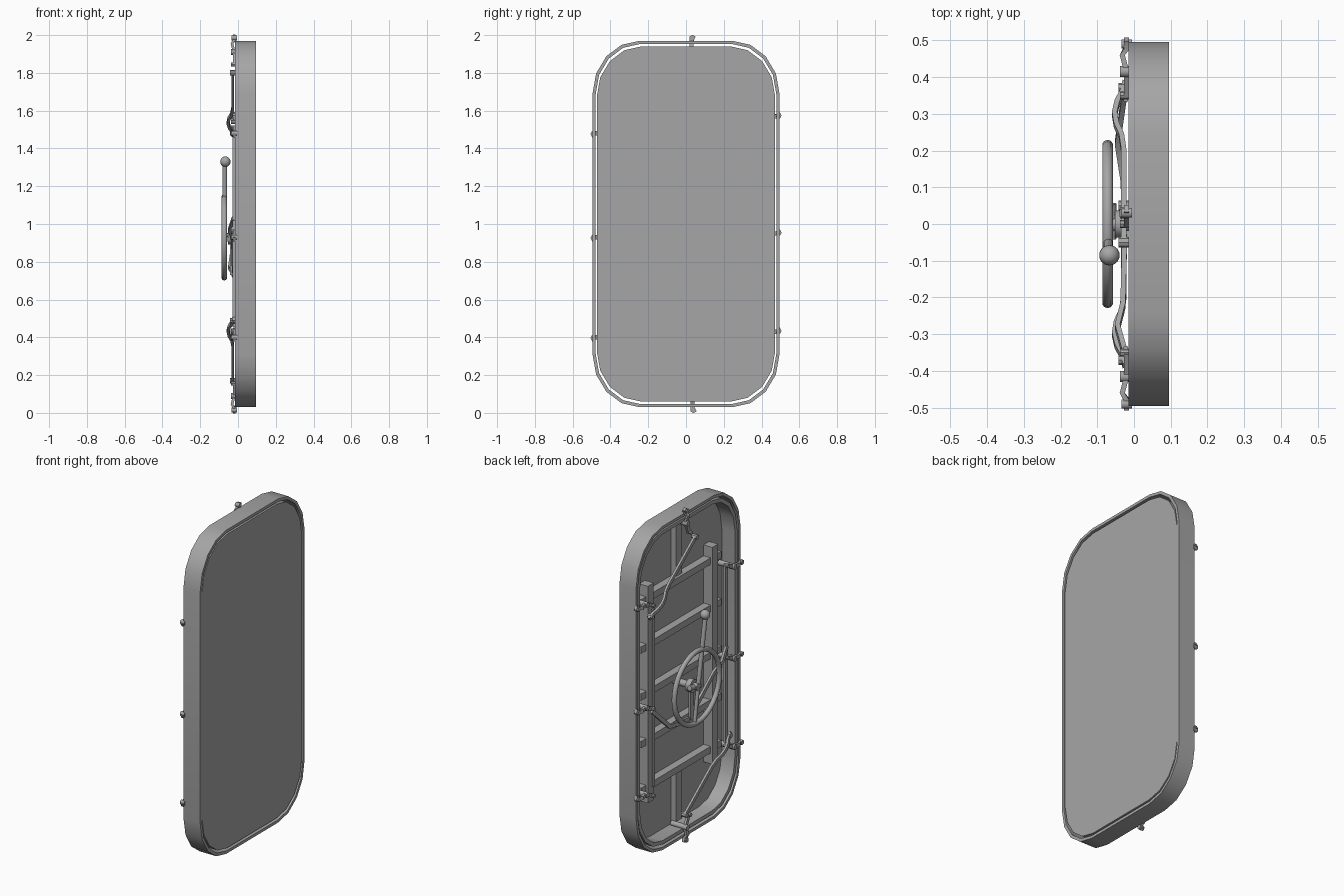
import bpy, bmesh, math
from mathutils import Vector

if "Cube" in bpy.data.objects:
    bpy.data.objects.remove(bpy.data.objects["Cube"])

grey = bpy.data.materials.new("steel grey")
grey.diffuse_color = (0.38, 0.38, 0.38, 1)
grey.use_nodes = True
grey.node_tree.nodes["Principled BSDF"].inputs["Base Color"].default_value = grey.diffuse_color
MID = 1.0        # height of the door centre
HUB_Z = 0.93     # height of the wheel axle


def finish(name, bm):
    bmesh.ops.recalc_face_normals(bm, faces=bm.faces)
    me = bpy.data.meshes.new(name)
    bm.to_mesh(me)
    bm.free()
    me.materials.append(grey)
    ob = bpy.data.objects.new(name, me)
    bpy.context.collection.objects.link(ob)
    return ob


def outline(hy, hz, ry, rz, n=4):
    """Rounded rectangle in the door plane."""
    pts = []
    for q, (sy, sz) in enumerate([(1, 1), (-1, 1), (-1, -1), (1, -1)]):
        for i in range(n + 1):
            a = math.radians(90 * q + 90 * i / n)
            pts.append((sy * (hy - ry) + ry * math.cos(a),
                        MID + sz * (hz - rz) + rz * math.sin(a)))
    return pts


def skin(bm, loops, closed=False):
    """Join matching loops of points with quads."""
    rows = [[bm.verts.new(p) for p in l] for l in loops]
    pairs = list(zip(rows, rows[1:]))
    if closed:
        pairs.append((rows[-1], rows[0]))
    for a, b in pairs:
        for i in range(len(a)):
            j = (i + 1) % len(a)
            bm.faces.new((a[i], a[j], b[j], b[i]))
    return rows


def at(x, pts):
    return [(x, y, z) for y, z in pts]


def box(name, c, s):
    bm = bmesh.new()
    bmesh.ops.create_cube(bm, size=1)
    for v in bm.verts:
        v.co = Vector([c[i] + v.co[i] * s[i] for i in range(3)])
    return finish(name, bm)


def rod(name, a, b, r, sides=12, r2=None):
    a, b = Vector(a), Vector(b)
    bm = bmesh.new()
    bmesh.ops.create_cone(bm, cap_ends=True, segments=sides, radius1=r,
                          radius2=r if r2 is None else r2, depth=(b - a).length)
    rot = (b - a).to_track_quat('Z', 'Y')
    for v in bm.verts:
        v.co = rot @ v.co + (a + b) / 2
    return finish(name, bm)


def flat_bar(name, path, width, thick):
    """Rectangular bar swept along a path, its wide side facing the front."""
    pts = [Vector(p) for p in path]
    loops = []
    for i, p in enumerate(pts):
        t = (pts[min(i + 1, len(pts) - 1)] - pts[max(i - 1, 0)]).normalized()
        side = Vector((0, -t.z, t.y)).normalized()
        up = t.cross(side).normalized() * thick / 2
        side = side * width / 2
        loops.append([p + side + up, p - side + up, p - side - up, p + side - up])
    bm = bmesh.new()
    rows = skin(bm, loops)
    bm.faces.new(rows[0])
    bm.faces.new(rows[-1])
    return finish(name, bm)


# Outer frame ring
bm = bmesh.new()
out, inn = outline(.495, .97, .25, .28), outline(.478, .953, .235, .265)
skin(bm, [at(-.015, out), at(.095, out), at(.095, inn), at(-.015, inn)], closed=True)
finish("outer_frame", bm)

# Door pan: flat back plate with raised walls
bm = bmesh.new()
out, inn = outline(.472, .94, .235, .265), outline(.450, .918, .215, .245)
rows = skin(bm, [at(.092, out), at(-.010, out), at(-.010, inn), at(.078, inn)])
bm.faces.new(rows[0])
bm.faces.new(rows[-1])
finish("door_pan", bm)

# Stiffening beams inside the pan
for s in (-1, 1):
    box("side_beam", (.049, s * .305, .985), (.058, .055, 1.30))
for z in (1.55, 1.267, .985, .70, .42):
    box("cross_beam", (.054, 0, z), (.046, .76, .04))
for z0, z1 in ((1.55, 1.89), (.10, .42)):
    box("centre_beam", (.062, 0, (z0 + z1) / 2), (.032, .06, z1 - z0))


# Locking dogs around the rim
def dog(y, z, ny, nz, tilt):
    n = Vector((0, ny, nz))                      # outward
    t = Vector((0, -nz, ny))                     # along the rim
    e = Vector((-.02, y, z))
    piv = e - n * .075
    flat_bar("dog_blade", [piv, piv + n * .045 + Vector((-.012, 0, 0)),
                           e - n * .012, e + n * .012 + t * tilt * .012], .022, .014)
    rod("dog_tip", e + Vector((.014, 0, 0)), e + Vector((-.014, 0, 0)), .013, 10)
    rod("dog_pivot", piv + Vector((.09, 0, 0)), piv + Vector((-.018, 0, 0)), .016, 10)
    # crank reaching inwards to the linkage
    flat_bar("dog_crank", [piv, piv - n * .065 - t * tilt * .03], .022, .014)
    end = piv - n * .065 - t * tilt * .03
    rod("crank_pin", end + Vector((.012, 0, 0)), end + Vector((-.018, 0, 0)), .011, 8)


for z in (1.57, .95, .43):
    dog(.49, z, 1, 0, 1)
for z in (1.48, .93, .40):
    dog(-.49, z, -1, 0, 1)
dog(.03, 1.985, 0, 1, -1)
dog(.035, .015, 0, -1, 1)

# Linking rods: long diagonals that bow outwards over the side bars
for s, z0 in ((1, 0), (-1, 1.97)):
    prof = [(-.05, 1.80, -.028), (.20, 1.611, -.028), (.24, 1.581, -.034), (.27, 1.558, -.048),
            (.30, 1.535, -.053), (.33, 1.513, -.046), (.36, 1.49, -.030), (.385, 1.471, -.024)]
    flat_bar("diagonal_link", [(x, s * y, z0 + s * z) for y, z, x in prof], .022, .014)
    for y, z in ((-.05, 1.80), (.37, 1.482)):
        rod("link_pin", (-.01, s * y, z0 + s * z), (-.042, s * y, z0 + s * z), .014, 8)
    box("side_link", (-.022, s * .345, .985), (.012, .022, 1.06))

# Links from the wheel crank to the side bars
flat_bar("right_link", [(-.025, -.02, .75), (-.03, -.22, .92), (-.045, -.28, .97),
                        (-.025, -.35, 1.03)], .024, .014)
flat_bar("left_link", [(-.025, 0, .73), (-.03, .12, .745), (-.045, .22, .77),
                       (-.025, .36, .91)], .024, .014)
flat_bar("wheel_crank", [(-.035, 0, HUB_Z), (-.035, 0, .73)], .03, .014)

# Hand wheel with hub, lever and knob
bm = bmesh.new()
loops = []
for i in range(32):
    a = math.tau * i / 32
    loops.append([(-.072 + .015 * math.sin(b), (.214 + .015 * math.cos(b)) * math.cos(a),
                   HUB_Z + (.214 + .015 * math.cos(b)) * math.sin(a))
                  for b in [math.tau * k / 10 for k in range(10)]])
skin(bm, loops, closed=True)
finish("wheel_rim", bm)

rod("wheel_axle", (.08, 0, HUB_Z), (-.082, 0, HUB_Z), .02, 14)
rod("wheel_hub", (-.02, 0, HUB_Z), (-.052, 0, HUB_Z), .038, 14)
rod("hub_stub", (-.062, .055, HUB_Z + .01), (-.062, -.04, HUB_Z - .01), .015, 10)
rod("lower_spoke", (-.07, .02, .715), (-.07, -.015, HUB_Z), .011)
rod("lever", (-.07, -.015, HUB_Z), (-.07, -.085, 1.33), .013)
bm = bmesh.new()
bmesh.ops.create_uvsphere(bm, u_segments=14, v_segments=10, radius=.028)
bmesh.ops.translate(bm, verts=bm.verts, vec=(-.067, -.085, 1.33))
finish("lever_knob", bm)

# Smooth shading with sharp edges kept
bpy.ops.object.select_all(action='SELECT')
bpy.context.view_layer.objects.active = bpy.context.selected_objects[0]
bpy.ops.object.shade_smooth_by_angle(angle=math.radians(40))
